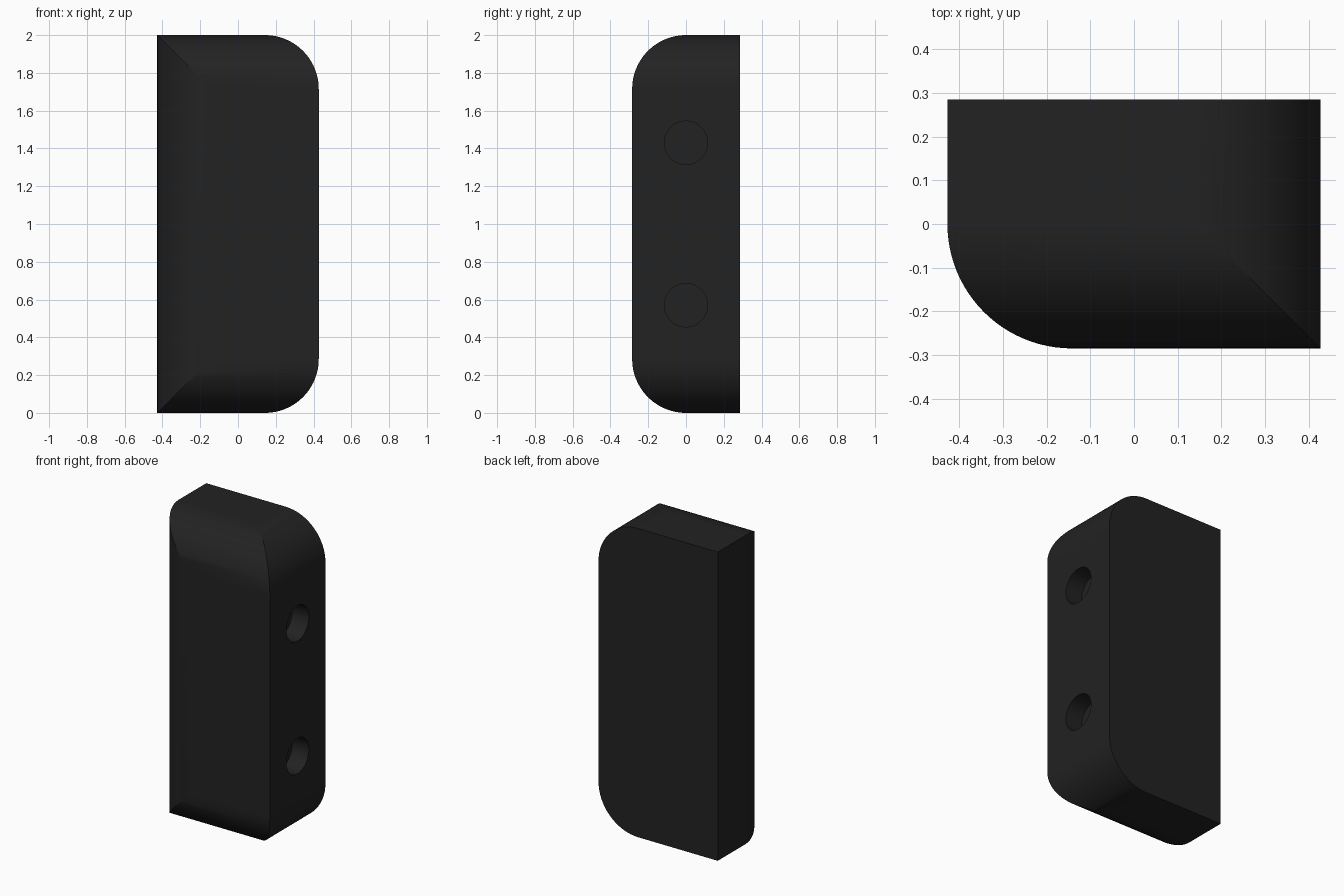
import bpy, bmesh, math
from mathutils import Vector

if "Cube" in bpy.data.objects:
    bpy.data.objects.remove(bpy.data.objects["Cube"])

HALF = Vector((0.4275, 0.285, 1.0))   # half sizes of the block
CENTRE = Vector((0, 0, 1))
R = 0.285                             # edge rounding radius
SEG = 24


def round_edge(bm, a, b):
    """Round the box edge shared by the faces with outward normals a and b."""
    a, b = Vector(a), Vector(b)
    corner = CENTRE + Vector([h * s for h, s in zip(HALF, a + b)])
    mid = corner - R * (a + b)
    step = math.pi / 2 / SEG
    for i in range(SEG):
        t, m = i * step, (i + 0.5) * step
        point = mid + R * (math.cos(t) * a + math.sin(t) * b)
        normal = math.cos(m) * a + math.sin(m) * b
        geom = bm.verts[:] + bm.edges[:] + bm.faces[:]
        bmesh.ops.bisect_plane(bm, geom=geom, dist=1e-5, plane_co=point,
                               plane_no=normal, clear_outer=True)
        rim = [e for e in bm.edges if e.is_boundary]
        if rim:
            bmesh.ops.holes_fill(bm, edges=rim, sides=0)


# Solid block with five rounded edges
bm = bmesh.new()
bmesh.ops.create_cube(bm, size=2)
for v in bm.verts:
    v.co = CENTRE + Vector([c * h for c, h in zip(v.co, HALF)])
for z in (-1, 1):
    round_edge(bm, (1, 0, 0), (0, 0, z))    # right edges, top and bottom
    round_edge(bm, (0, -1, 0), (0, 0, z))   # front edges, top and bottom
round_edge(bm, (-1, 0, 0), (0, -1, 0))      # front left upright edge
bmesh.ops.remove_doubles(bm, verts=bm.verts[:], dist=2e-5)
bmesh.ops.recalc_face_normals(bm, faces=bm.faces[:])
mesh = bpy.data.meshes.new("rounded_block")
bm.to_mesh(mesh)
bm.free()
block = bpy.data.objects.new("rounded_block", mesh)
bpy.context.collection.objects.link(block)

# Two blind round holes in the right side
DEPTH = 0.12
for z in (0.57, 1.43):
    bpy.ops.mesh.primitive_cylinder_add(vertices=48, radius=0.115, depth=2 * DEPTH,
                                        location=(HALF.x, 0, z),
                                        rotation=(0, math.pi / 2, 0))
    cutter = bpy.context.object
    cutter.name = "hole_cutter"
    cutter.hide_render = True
    mod = block.modifiers.new("hole", 'BOOLEAN')
    mod.operation = 'DIFFERENCE'
    mod.solver = 'EXACT'
    mod.object = cutter
    bpy.context.view_layer.objects.active = block
    bpy.ops.object.modifier_apply(modifier=mod.name)
    bpy.data.objects.remove(cutter)

# Smooth rounds, crisp edges, dark finish
bpy.ops.object.select_all(action='DESELECT')
block.select_set(True)
bpy.context.view_layer.objects.active = block
bpy.ops.object.shade_smooth_by_angle(angle=math.radians(20))
weighted = block.modifiers.new("even_shading", 'WEIGHTED_NORMAL')
weighted.keep_sharp = True
mat = bpy.data.materials.new("dark_finish")
mat.diffuse_color = (0.016, 0.016, 0.016, 1)
mat.use_nodes = True
mat.node_tree.nodes["Principled BSDF"].inputs["Base Color"].default_value = mat.diffuse_color
block.data.materials.clear()
block.data.materials.append(mat)
